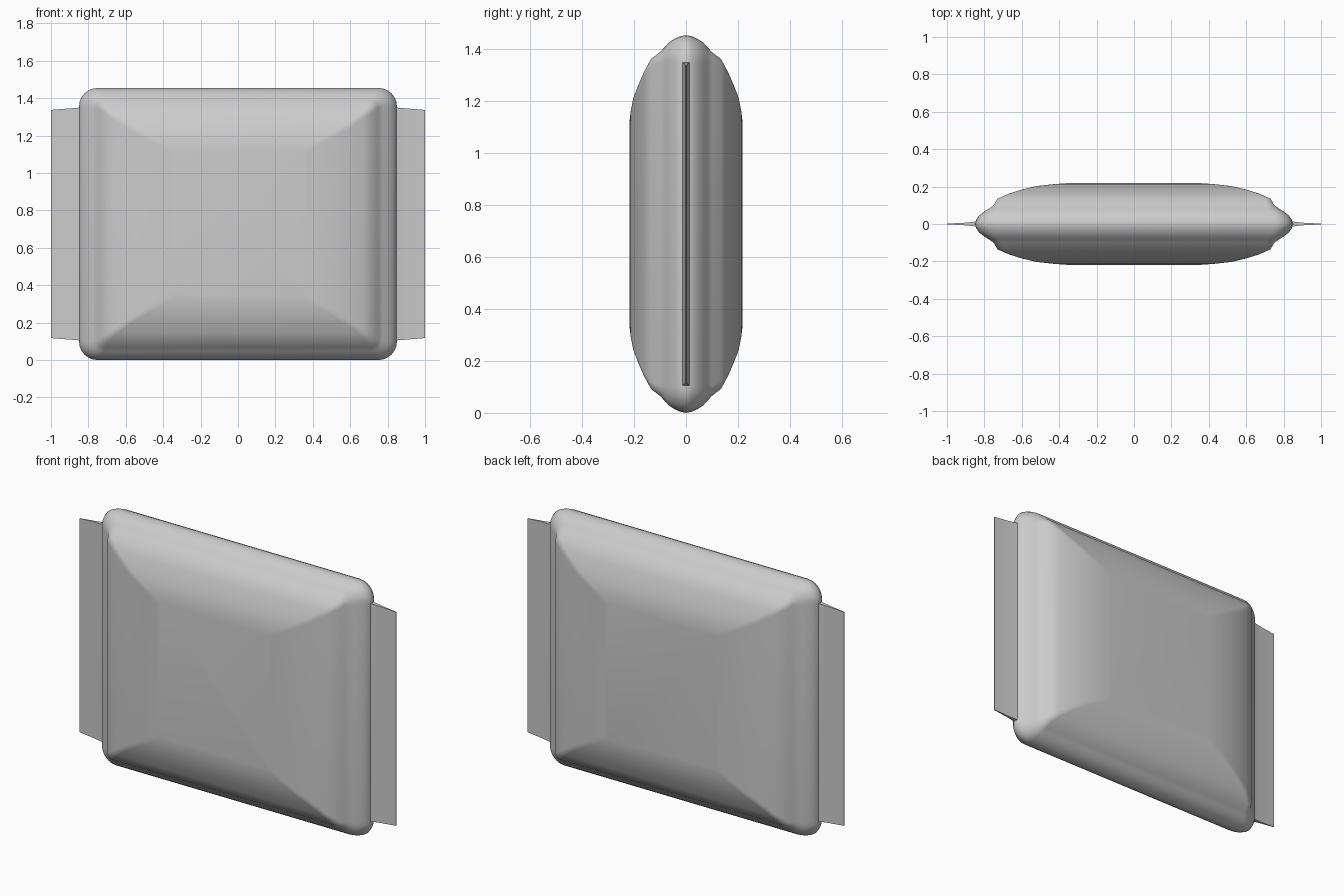
import bpy, bmesh, math

if "Cube" in bpy.data.objects:
    bpy.data.objects.remove(bpy.data.objects["Cube"])

CZ = 0.7275  # mid height of the cushion


def finish(name, bm, angle):
    bmesh.ops.recalc_face_normals(bm, faces=bm.faces)
    me = bpy.data.meshes.new(name)
    bm.to_mesh(me)
    bm.free()
    ob = bpy.data.objects.new(name, me)
    bpy.context.collection.objects.link(ob)
    bpy.ops.object.select_all(action='DESELECT')
    ob.select_set(True)
    bpy.context.view_layer.objects.active = ob
    bpy.ops.object.shade_smooth_by_angle(angle=math.radians(angle))
    return ob


def rounded_loop(bm, hx, hz, r, y, steps=6):
    """Rounded rectangle of vertices in a plane of constant y."""
    verts = []
    for k, (sx, sz) in enumerate([(1, 1), (-1, 1), (-1, -1), (1, -1)]):
        for i in range(steps + 1):
            a = math.pi / 2 * (k + i / steps)
            verts.append(bm.verts.new((sx * (hx - r) + r * math.cos(a), y,
                                       CZ + sz * (hz - r) + r * math.sin(a))))
    return verts


# Cushion: nested loops (half width, half height, corner radius, depth)
half = [(0.36, 0.39, 0.02, 0.218), (0.43, 0.435, 0.02, 0.213),
        (0.52, 0.485, 0.02, 0.203), (0.60, 0.535, 0.02, 0.184),
        (0.67, 0.585, 0.02, 0.162), (0.73, 0.635, 0.03, 0.135),
        (0.75, 0.662, 0.04, 0.100), (0.775, 0.680, 0.06, 0.083),
        (0.80, 0.698, 0.07, 0.067), (0.828, 0.713, 0.09, 0.045),
        (0.844, 0.723, 0.10, 0.022), (0.85, 0.7275, 0.10, 0.0)]
profile = half + [(a, b, r, -y) for a, b, r, y in reversed(half[:-1])]
bm = bmesh.new()
loops = [rounded_loop(bm, hx, hz, r, y) for hx, hz, r, y in profile]
for a, b in zip(loops, loops[1:]):
    n = len(a)
    for i in range(n):
        j = (i + 1) % n
        bm.faces.new((a[i], a[j], b[j], b[i]))
bm.faces.new(loops[0])
bm.faces.new(loops[-1])
finish("cushion", bm, 60)

# Side flaps: thin fins tapering outward: (x, half height, half thickness)
sections = [(0.80, 0.622, 0.022), (0.85, 0.622, 0.013),
            (0.90, 0.618, 0.007), (1.0, 0.610, 0.002)]
for side, name in ((-1, "left_flap"), (1, "right_flap")):
    bm = bmesh.new()
    rings = [[bm.verts.new((side * x, sy * t, CZ + sz * h))
              for sy, sz in ((1, 1), (-1, 1), (-1, -1), (1, -1))]
             for x, h, t in sections]
    for a, b in zip(rings, rings[1:]):
        for i in range(4):
            j = (i + 1) % 4
            bm.faces.new((a[i], a[j], b[j], b[i]))
    bm.faces.new(rings[0])
    bm.faces.new(rings[-1])
    finish(name, bm, 40)
